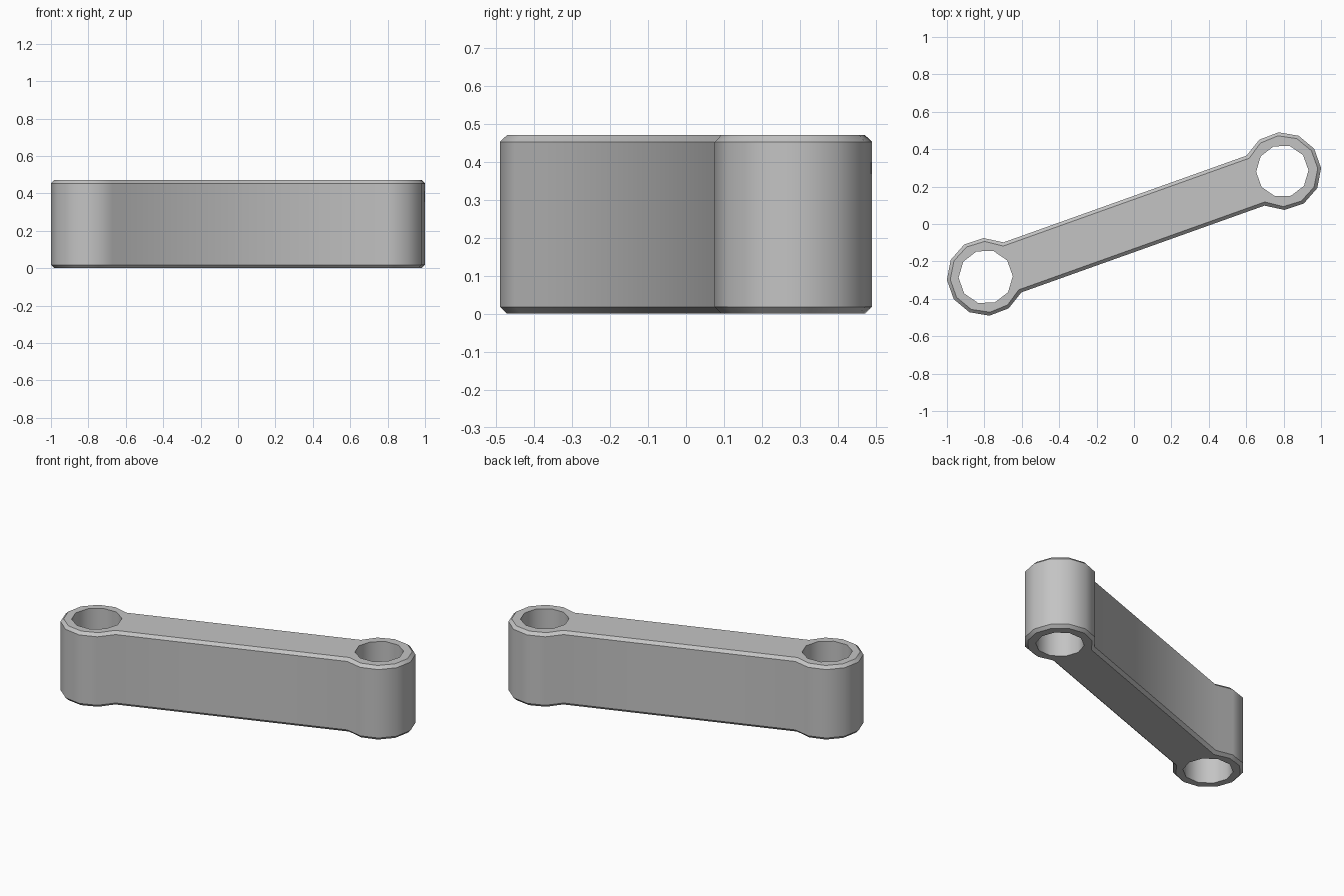
import bpy, bmesh, math
from mathutils import Matrix, Vector

cube = bpy.data.objects.get("Cube")
if cube:
    bpy.data.objects.remove(cube, do_unlink=True)

HEIGHT = 0.47
BEVEL = 0.018
CENTRE = Vector((0.793, 0.283))
REACH = CENTRE.length              # distance from the middle to each eye
TILT = math.atan2(CENTRE.y, CENTRE.x)
EYE_RADIUS, ARM_HALF = 0.208, 0.142
HOLE_RADII = (0.14, 0.145)         # right end, left end
N = 10                             # points around each eye

bm = bmesh.new()


def place(x, y, z, end):
    """Add a vertex given along the arm; end 1 is the half-turned copy."""
    turn = Matrix.Rotation(TILT + math.pi * end, 3, 'Z')
    return bm.verts.new(turn @ Vector((x, y, z)))


def eye_outline(inset, z, end):
    """Arc of the rounded end, open where it meets the arm."""
    r = EYE_RADIUS - inset
    limit = math.pi - math.asin((ARM_HALF - inset) / r)
    angles = [limit * (2 * k / (N - 1) - 1) for k in range(N)]
    return [place(REACH + r * math.cos(a), r * math.sin(a), z, end) for a in angles]


def hole_ring(z, end):
    r = HOLE_RADII[end]
    angles = [2 * math.pi * (k + 0.5) / N - math.pi for k in range(N)]
    return [place(REACH + r * math.cos(a), r * math.sin(a), z, end) for a in angles]


def walls(lower, upper):
    for k in range(len(lower)):
        j = (k + 1) % len(lower)
        bm.faces.new((lower[k], lower[j], upper[j], upper[k]))


# Outer walls with bevelled rims
levels = [(BEVEL, 0), (0, BEVEL), (0, HEIGHT - BEVEL), (BEVEL, HEIGHT)]
outlines = [[eye_outline(inset, z, end) for end in (0, 1)] for inset, z in levels]
for low, high in zip(outlines, outlines[1:]):
    walls(low[0] + low[1], high[0] + high[1])

# Bored holes
holes = [[hole_ring(z, end) for end in (0, 1)] for z in (0, HEIGHT)]
for end in (0, 1):
    walls(holes[0][end], holes[1][end])

# Flat bottom and top: rims around the holes and the arm between them
for outline, hole in ((outlines[0], holes[0]), (outlines[-1], holes[1])):
    arm = []
    for p, h in zip(outline, hole):
        for k in range(N - 1):
            bm.faces.new((p[k], p[k + 1], h[k + 1], h[k]))
        arm += [p[0], h[0], h[-1], p[-1]]
    bm.faces.new(arm)

bmesh.ops.recalc_face_normals(bm, faces=bm.faces[:])
mesh = bpy.data.meshes.new("link_arm")
bm.to_mesh(mesh)
bm.free()

# Plain grey material
grey = bpy.data.materials.new("plain grey")
grey.use_nodes = True
colour = (0.55, 0.55, 0.55, 1)
grey.diffuse_color = colour
grey.node_tree.nodes["Principled BSDF"].inputs["Base Color"].default_value = colour
mesh.materials.append(grey)

link = bpy.data.objects.new("link_arm", mesh)
bpy.context.collection.objects.link(link)
bpy.ops.object.select_all(action='DESELECT')
link.select_set(True)
bpy.context.view_layer.objects.active = link
bpy.ops.object.shade_smooth_by_angle(angle=math.radians(38))
